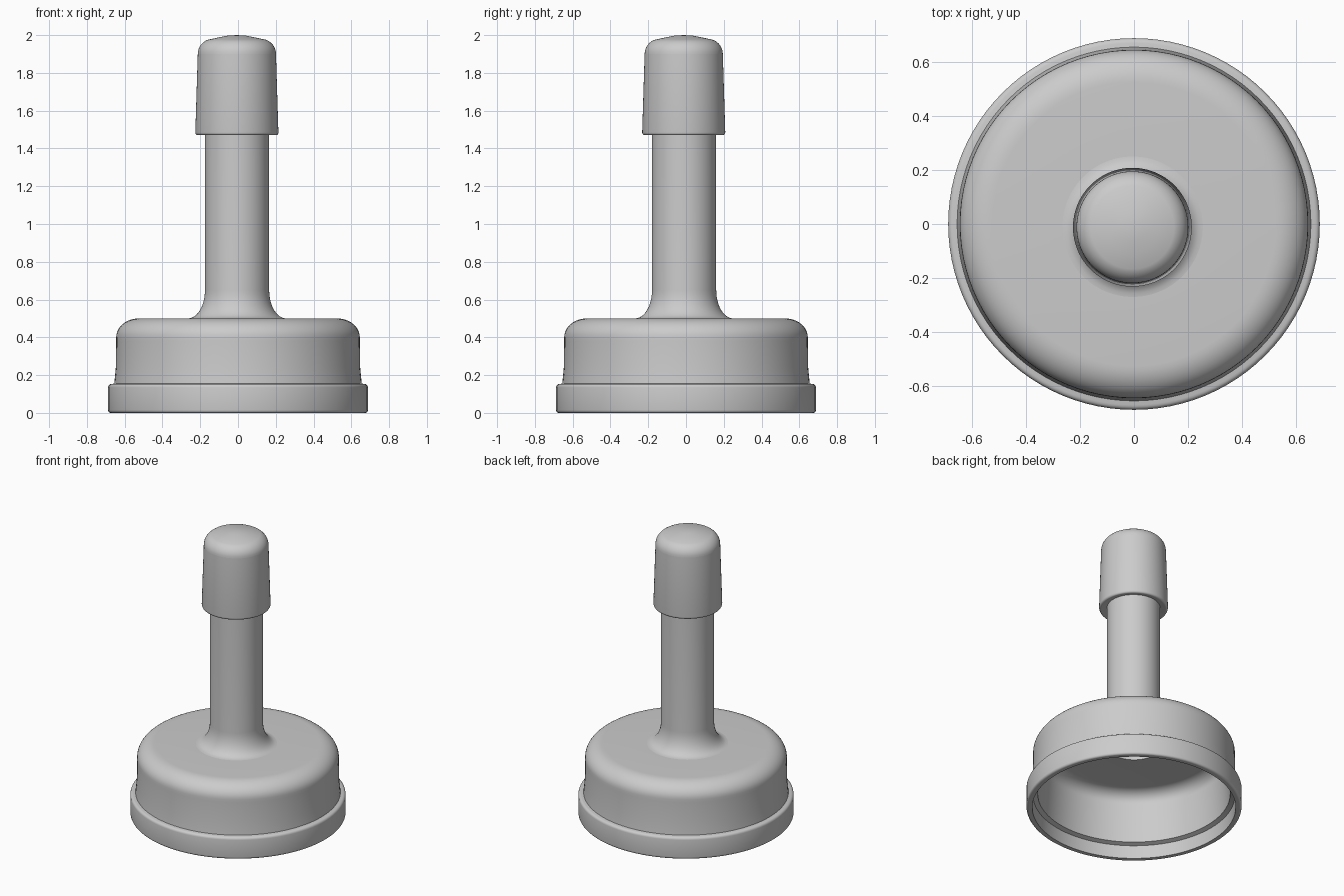
import bpy
import math

cube = bpy.data.objects.get("Cube")
if cube:
    bpy.data.objects.remove(cube, do_unlink=True)

SEGMENTS = 96
grey = bpy.data.materials.new("plain_grey")
grey.use_nodes = True
colour = (0.6, 0.6, 0.6, 1)
grey.diffuse_color = colour
grey.node_tree.nodes["Principled BSDF"].inputs["Base Color"].default_value = colour


def arc(cx, cz, rx, rz, start, end, steps=8):
    """Profile points along part of an ellipse, angles in degrees."""
    angles = [math.radians(start + (end - start) * i / steps) for i in range(steps + 1)]
    return [(cx + rx * math.cos(a), cz + rz * math.sin(a)) for a in angles]


def lathe(name, profile, centre=(0, 0), closed=False):
    """Spin a radius and height profile about the upright axis."""
    verts, rings, faces = [], [], []
    for r, z in profile:
        count = 1 if r < 1e-5 else SEGMENTS
        rings.append(range(len(verts), len(verts) + count))
        for i in range(count):
            a = math.tau * i / SEGMENTS
            verts.append((r * math.cos(a), r * math.sin(a), z))
    pairs = list(zip(rings, rings[1:]))
    if closed:
        pairs.append((rings[-1], rings[0]))
    for low, high in pairs:
        for i in range(SEGMENTS):
            j = (i + 1) % SEGMENTS
            quad = [low[i % len(low)], low[j % len(low)],
                    high[j % len(high)], high[i % len(high)]]
            faces.append(list(dict.fromkeys(quad)))
    mesh = bpy.data.meshes.new(name)
    mesh.from_pydata(verts, [], faces)
    mesh.materials.append(grey)
    obj = bpy.data.objects.new(name, mesh)
    obj.location = (*centre, 0)
    bpy.context.collection.objects.link(obj)
    bpy.ops.object.select_all(action="DESELECT")
    obj.select_set(True)
    bpy.context.view_layer.objects.active = obj
    bpy.ops.object.shade_smooth_by_angle(angle=math.radians(40))
    return obj


# Hollow cup: stepped skirt, rounded shoulder, then inside wall and ledge
cup = [(0.65, 0), (0.675, 0)]
cup += arc(0.675, 0.015, 0.013, 0.015, -90, 0, 4)
cup += arc(0.67, 0.135, 0.018, 0.018, 0, 90, 4)
cup += [(0.655, 0.155), (0.647, 0.24), (0.645, 0.38)]
cup += arc(0.525, 0.4, 0.12, 0.1, 0, 90, 10)
cup += [(0.17, 0.5), (0.17, 0.45)]
cup += arc(0.51, 0.37, 0.09, 0.08, 90, 0)
cup += [(0.605, 0.24), (0.615, 0.1), (0.645, 0.09)]
lathe("cup", cup, closed=True)

# Stem tube flaring into the cup, open underneath
stem = [(0.18, 0.45), (0.18, 0.499)]
stem += arc(0.26, 0.65, 0.09, 0.15, 270, 180, 10)
stem += [(0.17, 1.5), (0.12, 1.5), (0.12, 0.6)]
lathe("stem", stem, (-0.005, -0.01), closed=True)

# Tapered cap with a domed top and a flat underside
cap = [(0, 1.48), (0.17, 1.48), (0.205, 1.47)]
cap += arc(0.208, 1.485, 0.012, 0.015, -90, 0, 4)
cap += [(0.207, 1.9)]
cap += arc(0.127, 1.9, 0.08, 0.08, 0, 70)
cap += [(0.1, 1.987), (0.05, 1.997), (0, 2)]
lathe("cap", cap, (-0.006, -0.012))
